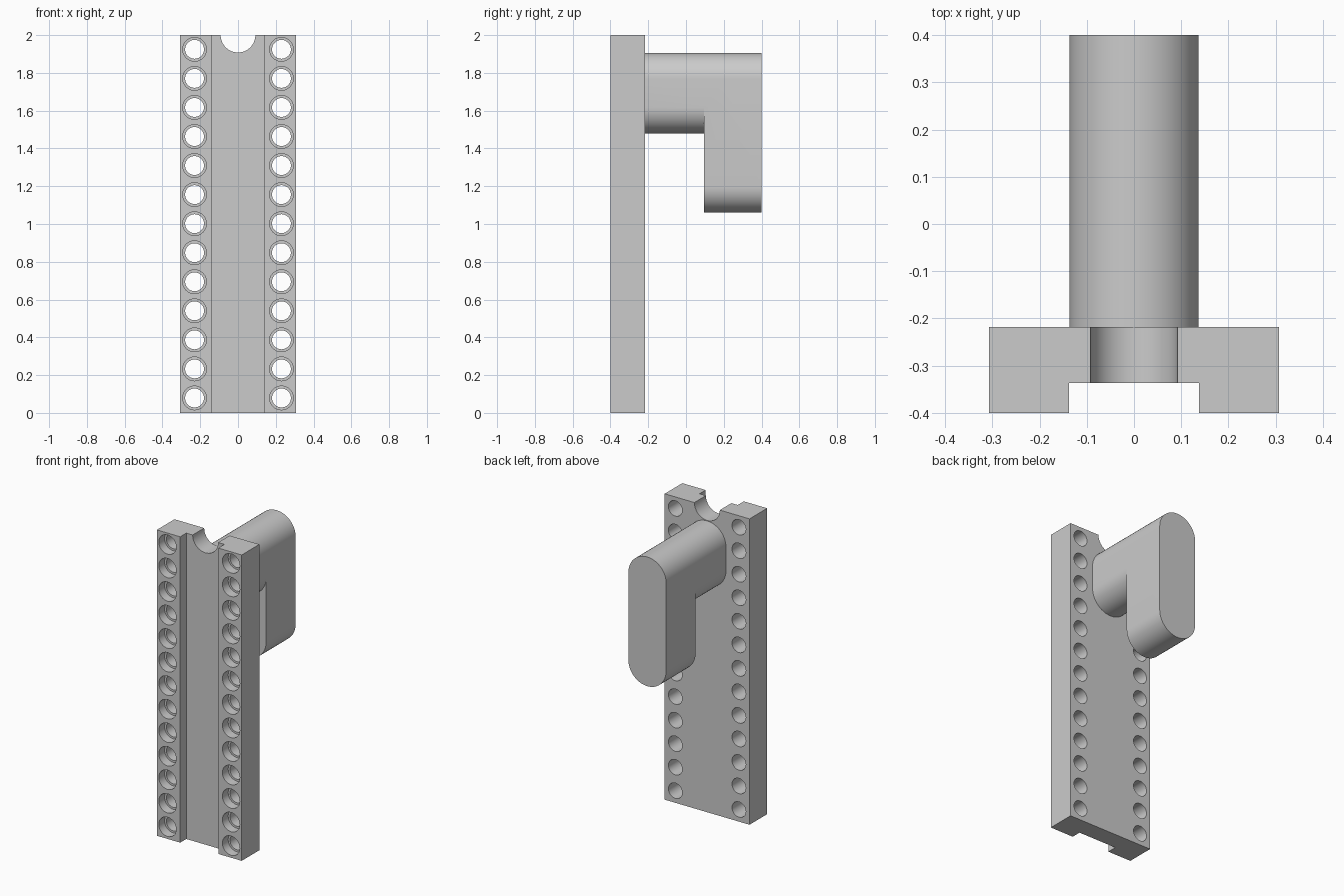
import bpy
import bmesh
from math import cos, sin, pi, radians

cube = bpy.data.objects.get("Cube")
if cube:
    bpy.data.objects.remove(cube, do_unlink=True)

FRONT, CHANNEL, BACK, TIP = -0.4, -0.337, -0.218, 0.4

grey = bpy.data.materials.new("plain grey")
grey.use_nodes = True
colour = (0.6, 0.6, 0.6, 1)
grey.diffuse_color = colour
grey.node_tree.nodes["Principled BSDF"].inputs["Base Color"].default_value = colour


def make_object(name, bm):
    bmesh.ops.recalc_face_normals(bm, faces=bm.faces)
    mesh = bpy.data.meshes.new(name)
    bm.to_mesh(mesh)
    bm.free()
    obj = bpy.data.objects.new(name, mesh)
    bpy.context.collection.objects.link(obj)
    mesh.materials.append(grey)
    return obj


def add_loft(bm, rings):
    """Skin a stack of matching point rings and cap both ends."""
    loops = [[bm.verts.new(p) for p in ring] for ring in rings]
    n = len(loops[0])
    for a, b in zip(loops, loops[1:]):
        for i in range(n):
            bm.faces.new((a[i], a[(i + 1) % n], b[(i + 1) % n], b[i]))
    bm.faces.new(loops[0])
    bm.faces.new(loops[-1])


def circle(x, y, z, r, n=32):
    return [(x + r * cos(2 * pi * i / n), y, z + r * sin(2 * pi * i / n)) for i in range(n)]


def stadium(y, r, low, high, n=24):
    top = [(r * cos(pi * i / n), y, high - r + r * sin(pi * i / n)) for i in range(n + 1)]
    bottom = [(-x, y, low + high - z) for x, y, z in top]
    return top + bottom


def apply_boolean(obj, tool, operation):
    mod = obj.modifiers.new("boolean", "BOOLEAN")
    mod.operation = operation
    mod.solver = "EXACT"
    mod.object = tool
    bpy.ops.object.select_all(action="DESELECT")
    obj.select_set(True)
    bpy.context.view_layer.objects.active = obj
    bpy.ops.object.modifier_apply(modifier=mod.name)
    bpy.data.objects.remove(tool, do_unlink=True)
    bpy.ops.object.shade_smooth_by_angle(angle=radians(30))


# Plate with a full-length channel down its front
half = [(0.138, CHANNEL), (0.138, FRONT), (0.307, FRONT), (0.307, BACK)]
outline = half + [(-x, y) for x, y in reversed(half)]
bm = bmesh.new()
add_loft(bm, [[(x, y, z) for x, y in outline] for z in (0, 2)])
plate = make_object("channel_plate", bm)

# Two rows of counterbored holes and the round notch in the top edge
bm = bmesh.new()
for side in (-1, 1):
    for i in range(13):
        x, z = side * 0.23, 0.079 + i * 0.1538
        add_loft(bm, [circle(x, y, z, r) for y, r in (
            (FRONT - 0.05, 0.063), (FRONT + 0.06, 0.063),
            (FRONT + 0.06, 0.05), (BACK + 0.05, 0.05))])
add_loft(bm, [circle(0, y, 2, 0.092, 48) for y in (FRONT - 0.05, BACK + 0.05)])
cutter = make_object("hole_cutter", bm)
cutter.hide_render = True
apply_boolean(plate, cutter, "DIFFERENCE")

# Hook: rounded arm behind the plate joined to a longer hanging end
bm = bmesh.new()
add_loft(bm, [stadium(y, 0.137, 1.48, 1.905) for y in (BACK, 0.2)])
hook = make_object("hook", bm)
bm = bmesh.new()
add_loft(bm, [stadium(y, 0.137, 1.06, 1.905) for y in (0.096, TIP)])
apply_boolean(hook, make_object("hook_end", bm), "UNION")
